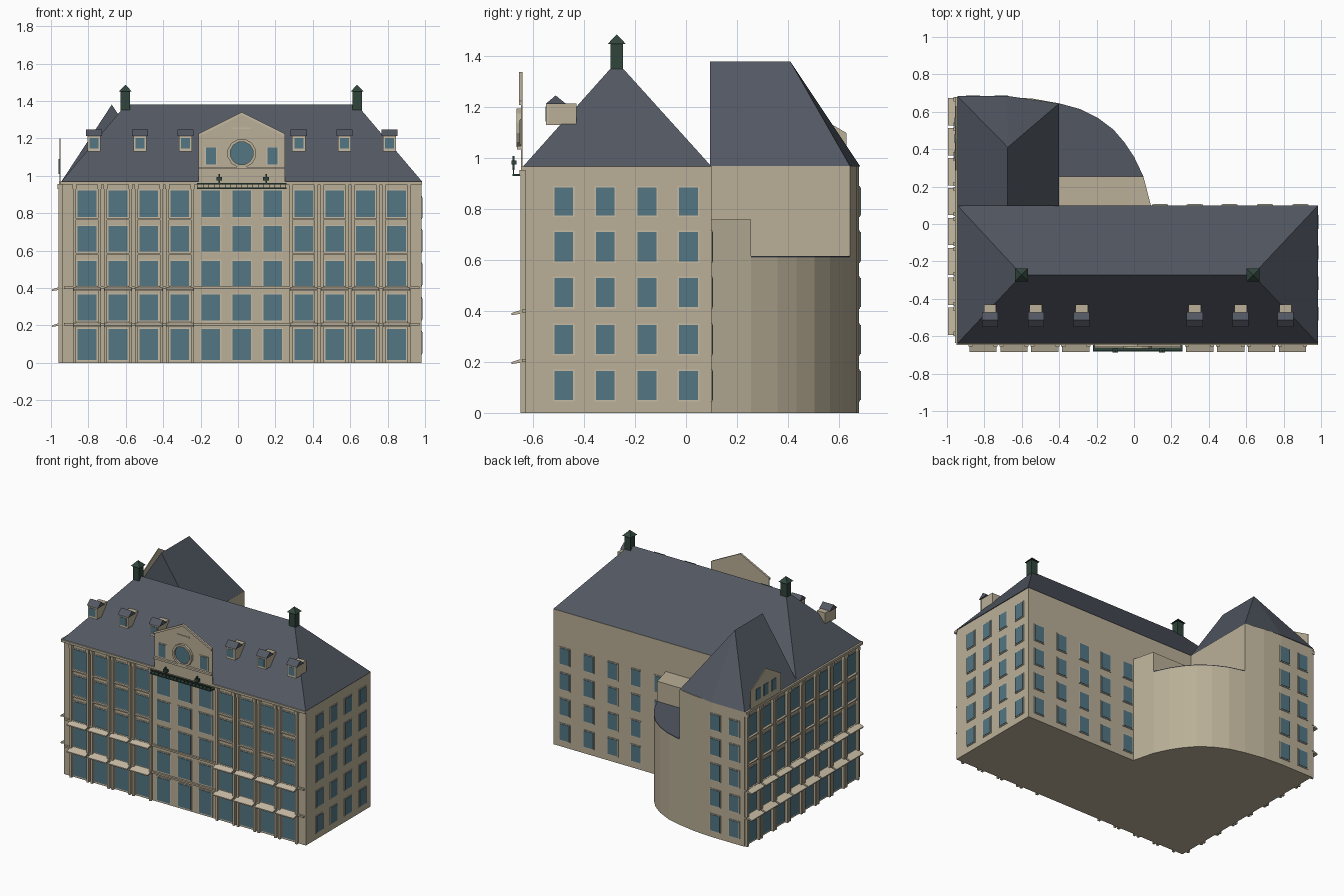
import bpy, bmesh, math

if "Cube" in bpy.data.objects:
    bpy.data.objects.remove(bpy.data.objects["Cube"])

def material(name, rgb):
    m = bpy.data.materials.new(name)
    m.diffuse_color = (*rgb, 1)
    m.use_nodes = True
    m.node_tree.nodes["Principled BSDF"].inputs["Base Color"].default_value = m.diffuse_color
    return m

STONE = material("stone", (.49, .43, .31))
TRIM = material("pale_trim", (.56, .49, .37))
SLATE = material("slate", (.085, .097, .123))
GLASS = material("glass", (.085, .18, .23))
GREEN = material("dark_green", (.03, .06, .045))

class Part:
    """Collects boxes, prisms and roof solids into one named object."""
    def __init__(self, name, mat):
        self.name, self.mat, self.bm = name, mat, bmesh.new()
    def solid(self, pts, faces):
        v = [self.bm.verts.new(p) for p in pts]
        for f in faces:
            self.bm.faces.new([v[i] for i in f])
    def prism(self, a, b):
        n = len(a)
        self.solid(a + b, [list(range(n))[::-1], list(range(n, 2 * n))] +
                   [[i, (i + 1) % n, n + (i + 1) % n, n + i] for i in range(n)])
    def box(self, x0, x1, y0, y1, z0, z1):
        q = [(x0, y0), (x1, y0), (x1, y1), (x0, y1)]
        self.plan(q, z0, z1)
    def plan(self, q, z0, z1):
        self.prism([(x, y, z0) for x, y in q], [(x, y, z1) for x, y in q])
    def wall_box(self, side, u0, u1, d0, d1, z0, z1):
        q = [SIDES[side](u, d) for u, d in ((u0, d0), (u1, d0), (u1, d1), (u0, d1))]
        self.plan(q, z0, z1)
    def wall_shape(self, side, uz, d0, d1):
        self.prism([(*SIDES[side](u, d0), z) for u, z in uz],
                   [(*SIDES[side](u, d1), z) for u, z in uz])
    def done(self):
        bmesh.ops.recalc_face_normals(self.bm, faces=self.bm.faces)
        me = bpy.data.meshes.new(self.name)
        self.bm.to_mesh(me)
        self.bm.free()
        me.materials.append(self.mat)
        bpy.context.collection.objects.link(bpy.data.objects.new(self.name, me))

# wall coordinates: u along the wall, d outward
SIDES = {"front": lambda u, d: (u, -.63 - d),
         "left": lambda u, d: (-.94 - d, u),
         "right": lambda u, d: (.98 + d, u),
         "court": lambda u, d: (u, .10 + d),
         "back": lambda u, d: (u, .68 + d)}

# main block
p = Part("main_block", STONE)
p.box(-.94, .98, -.63, .10, 0, .97)
p.done()

# rear wing with the curved wall, stepped down on the right
upper_curve = [(-.40, .645), (-.54, .67), (-.68, .68)]
low_curve = [(.05, .255), (.0, .36), (-.05, .435), (-.11, .505), (-.19, .565), (-.29, .615)]
p = Part("rear_wing", STONE)
p.plan([(-.94, .10), (.09, .10)] + low_curve + upper_curve + [(-.94, .68)], 0, .61)
p.plan([(-.94, .10), (-.40, .10)] + upper_curve + [(-.94, .68)], .61, .97)
p.plan([(-.40, .10), (.09, .10), (.05, .255), (-.40, .255)], .61, .76)
p.done()
p = Part("low_curved_roof", SLATE)
p.plan([(-.40, .255)] + low_curve + [(-.40, .645)], .61, .616)
p.done()

# hipped roofs
p = Part("main_roof", SLATE)
p.solid([(-.945, -.64, .968), (.985, -.64, .968), (.985, .10, .968), (-.945, .10, .968),
         (-.60, -.272, 1.38), (.635, -.272, 1.38)],
        [(0, 1, 5, 4), (1, 2, 5), (2, 3, 4, 5), (3, 0, 4), (0, 3, 2, 1)])
p.done()
p = Part("wing_roof", SLATE)
p.solid([(-.945, .095, .968), (-.40, .095, .968), (-.40, .645, .968), (-.68, .685, .968),
         (-.945, .685, .968), (-.675, .095, 1.38), (-.675, .41, 1.38)],
        [(0, 1, 5), (1, 2, 6, 5), (2, 3, 6), (3, 4, 6), (4, 0, 5, 6), (4, 3, 2, 1, 0)])
p.done()

# windows: wall -> column centres, half width, rows, frame depth
plain = [(.05, .165), (.232, .345), (.415, .53), (.595, .71), (.775, .885)]
tall = [(.015, .18), (.225, .365), (.41, .545), (.595, .73), (.78, .92)]
front_cols = [.02 + .1655 * i for i in range(-5, 6)]
left_cols = [.60 - .16 * i for i in range(8)]
layout = {"front": (front_cols, .05, tall), "left": (left_cols, .05, tall),
          "right": ([-.48, -.317, -.153, .01], .037, plain),
          "court": ([.14, .325, .51, .70, .89], .037, plain[:4]),
          "back": ([-.86, -.71], .037, plain)}
for side, (cols, h, rows) in layout.items():
    frame = Part(side + "_window_frames", TRIM)
    glass = Part(side + "_window_panes", GLASS)
    for u in cols:
        for z0, z1 in rows:
            frame.wall_box(side, u - h - .006, u + h + .006, -.01, .004, z0 - .006, z1 + .006)
            glass.wall_box(side, u - h, u + h, -.01, .007, z0, z1)
    frame.done()
    glass.done()

# decorated bays: pilasters, sloping ledges and thin bands on the two street sides
bays = {"front": [c for c in front_cols if abs(c - .02) > .2], "left": left_cols}
for side, cols in bays.items():
    pil = Part(side + "_pilasters", STONE)
    led = Part(side + "_ledges", TRIM)
    for u in cols:
        for s in (-1, 1):
            c = u + s * .067
            pil.wall_box(side, c - .008, c + .008, -.01, .02, 0, .955)
            pil.wall_box(side, c - .011, c + .011, -.01, .025, .93, .955)
        for z in (.20, .392):
            a = [(*SIDES[side](u - .073, d), z + h) for d, h in ((0, 0), (.055, -.008), (.055, 0), (0, .018))]
            b = [(*SIDES[side](u + .073, d), z + h) for d, h in ((0, 0), (.055, -.008), (.055, 0), (0, .018))]
            led.prism(a, b)
        for z in (.578, .763):
            led.wall_box(side, u - .06, u + .06, -.01, .016, z, z + .008)
    pil.done()
    led.done()
p = Part("cornice_and_bands", STONE)
p.wall_box("front", -.95, .985, -.01, .018, .952, .968)
p.wall_box("left", -.635, .68, -.01, .018, .952, .968)
for z in (.20, .395):
    p.wall_box("front", -.93, .97, -.01, .014, z, z + .012)
    p.wall_box("left", -.60, .68, -.01, .014, z, z + .012)
p.done()

# front gable: thin freestanding wall with raking trim
p = Part("front_gable", STONE)
p.wall_shape("front", [(-.21, .955), (.25, .955), (.25, 1.225), (.02, 1.34), (-.21, 1.225)], .012, .018)
p.done()
p = Part("front_gable_trim", TRIM)
for s in (-1, 1):
    p.wall_shape("front", [(.02, 1.34), (.02, 1.325), (.02 + s * .23, 1.21), (.02 + s * .23, 1.225)], .018, .026)
p.wall_box("front", -.21, .25, .018, .034, 1.035, 1.048)
p.wall_box("front", -.03, .07, .018, .024, 1.25, 1.257)
for u in (-.145, .185):
    p.wall_box("front", u - .033, u + .033, .018, .022, 1.055, 1.155)
p.done()
ring = [(math.cos(math.tau * (i + .5) / 12), math.sin(math.tau * (i + .5) / 12)) for i in range(12)]
p = Part("round_window_ring", STONE)
for i in range(12):
    (a, b), (c, e) = ring[i - 1], ring[i]
    p.wall_shape("front", [(.02 + r * x, 1.12 + r * z) for r, x, z in
                 ((.078, a, b), (.078, c, e), (.062, c, e), (.062, a, b))], .016, .036)
p.done()
p = Part("front_gable_panes", GLASS)
p.wall_shape("front", [(.02 + .062 * x, 1.12 + .062 * z) for x, z in ring], .016, .023)
for u in (-.145, .185):
    p.wall_box("front", u - .027, u + .027, .018, .025, 1.06, 1.15)
p.done()

# green balcony rail with two small lamps
p = Part("balcony", GREEN)
p.wall_box("front", -.22, .26, 0, .052, .93, .938)
p.wall_box("front", -.22, .26, .044, .052, .954, .96)
for i in range(17):
    u = -.215 + i * .0294
    p.wall_box("front", u - .002, u + .002, .046, .05, .935, .956)
for u in (-.10, .15):
    p.wall_box("front", u - .004, u + .004, .044, .052, .955, 1.01)
    p.wall_box("front", u - .015, u + .015, .036, .056, .975, .992)
p.done()

# left gable on the wing
p = Part("left_gable", STONE)
p.wall_shape("left", [(.285, .955), (.63, .955), (.63, 1.10), (.4575, 1.20), (.285, 1.10)], .008, .014)
p.done()
p = Part("left_gable_panes", GLASS)
for u in (.37, .4575, .545):
    p.wall_box("left", u - .025, u + .025, .012, .019, 1.01, 1.09)
p.done()

# roof dormers
body, pane = Part("dormers", STONE), Part("dormer_panes", GLASS)
frame, cap = Part("dormer_frames", TRIM), Part("dormer_roofs", SLATE)
for x in (-.77, -.525, -.28, .325, .57, .81):
    body.box(x - .033, x + .033, -.545, -.43, 1.13, 1.215)
    frame.box(x - .035, x + .035, -.549, -.54, 1.13, 1.215)
    pane.box(x - .024, x + .024, -.552, -.54, 1.145, 1.203)
    cap.prism([(x - .043, y, z) for y, z in ((-.552, 1.213), (-.47, 1.213), (-.512, 1.247))],
              [(x + .043, y, z) for y, z in ((-.552, 1.213), (-.47, 1.213), (-.512, 1.247))])
for q in (body, frame, pane, cap):
    q.done()

# ridge-end turrets with pyramid caps
p = Part("ridge_turrets", GREEN)
for x in (-.602, .637):
    y = -.272
    p.box(x - .025, x + .025, y - .025, y + .025, 1.35, 1.452)
    p.solid([(x - .035, y - .035, 1.45), (x + .035, y - .035, 1.45), (x + .035, y + .035, 1.45),
             (x - .035, y + .035, 1.45), (x, y, 1.487)],
            [(0, 1, 4), (1, 2, 4), (2, 3, 4), (3, 0, 4), (3, 2, 1, 0)])
p.done()
